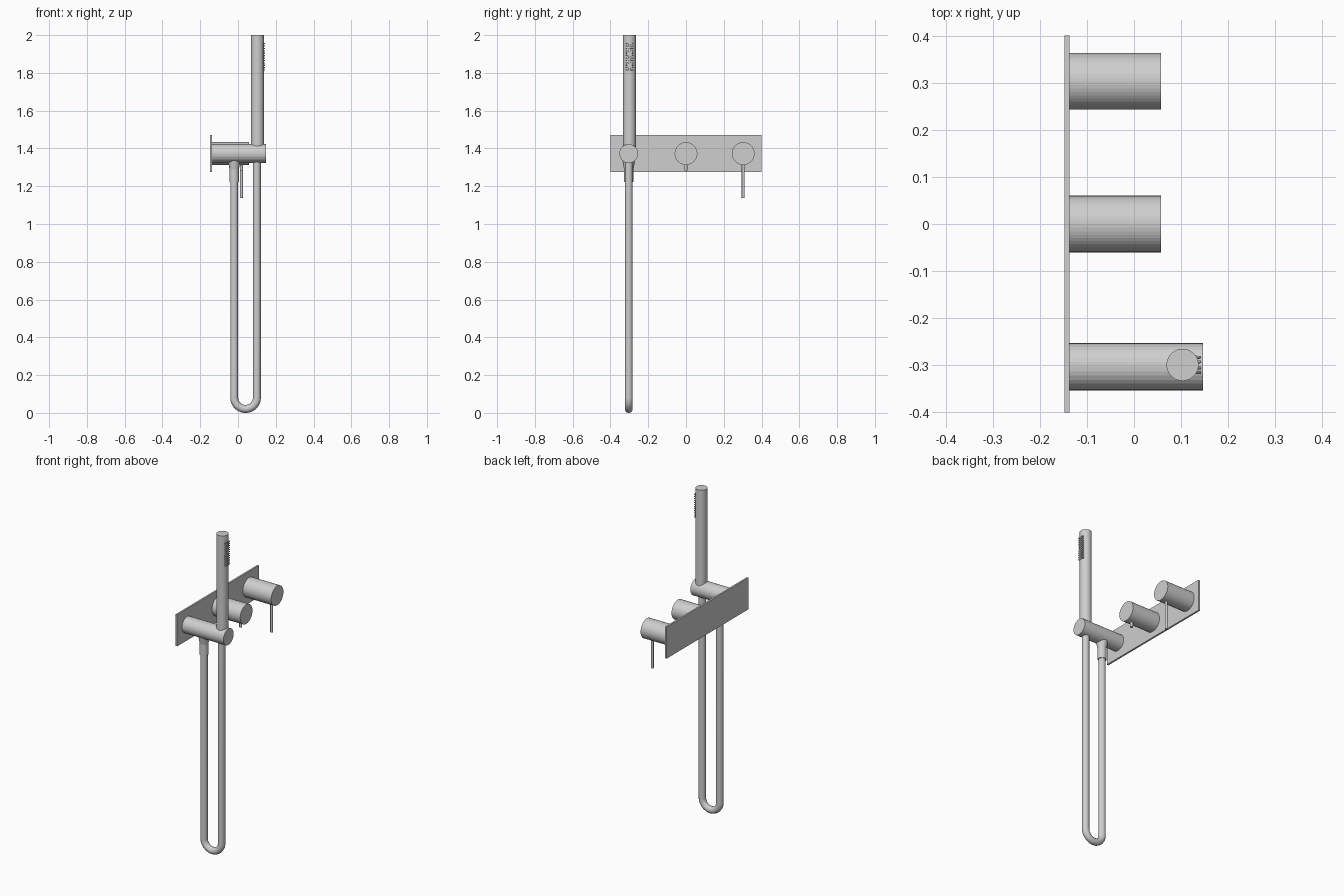
import bpy, math
from mathutils import Vector, Matrix

cube = bpy.data.objects.get("Cube")
if cube:
    bpy.data.objects.remove(cube, do_unlink=True)

metal = bpy.data.materials.new("brushed_metal")
metal.use_nodes = True
GREY = (0.62, 0.62, 0.62, 1)
metal.diffuse_color = GREY
metal.node_tree.nodes["Principled BSDF"].inputs["Base Color"].default_value = GREY

AXIS_Z = 1.373          # height of the valve bodies
SHOWER_Y = -0.303       # outlet and hand shower line
HOSE_BACK, HOSE_FRONT = -0.02, 0.10


def finish(name, smooth=False):
    obj = bpy.context.object
    obj.name = name
    obj.data.materials.append(metal)
    if smooth:
        bpy.ops.object.shade_smooth_by_angle(angle=math.radians(35))
    return obj


def rod(name, start, end, radius, sides=32, top=None, smooth=False):
    """Cylinder or cone between two points."""
    a, b = Vector(start), Vector(end)
    bpy.ops.mesh.primitive_cone_add(
        vertices=sides, radius1=radius, radius2=radius if top is None else top,
        depth=(b - a).length, location=(a + b) / 2,
        rotation=(b - a).to_track_quat('Z', 'Y').to_euler())
    return finish(name, smooth)


# Wall plate
bpy.ops.mesh.primitive_cube_add(size=1, location=(-0.142, 0, AXIS_Z))
plate = finish("wall_plate")
plate.data.transform(Matrix.Diagonal((0.011, 0.8, 0.196, 1)))

# Valve bodies with their levers
for name, y, lever_end in (("middle", 0, 1.283), ("left", 0.303, 1.137)):
    rod(name + "_valve", (-0.137, y, AXIS_Z), (0.057, y, AXIS_Z), 0.06, 48)
    rod(name + "_lever", (0.018, y, lever_end), (0.018, y, AXIS_Z - 0.03), 0.008, 16, smooth=True)

# Outlet body that carries the hand shower
rod("shower_holder", (-0.137, SHOWER_Y, AXIS_Z), (0.147, SHOWER_Y, AXIS_Z), 0.05)

# Hose connector: sleeve and flared neck
rod("hose_connector", (HOSE_BACK, SHOWER_Y, 1.222), (HOSE_BACK, SHOWER_Y, 1.29), 0.025, smooth=True)
rod("connector_neck", (HOSE_BACK, SHOWER_Y, 1.29), (HOSE_BACK, SHOWER_Y, 1.345), 0.025, top=0.035, smooth=True)

# Hand shower
HAND_X, HAND_Y, HAND_R = 0.103, -0.299, 0.034
rod("hand_shower", (HAND_X, HAND_Y, AXIS_Z), (HAND_X, HAND_Y, 2.0), HAND_R, 40, smooth=True)

# Spray nozzles in four columns
nozzles = []
for row in range(12):
    z = 1.815 + row * 0.0127
    for dy in (-0.016, -0.0065, 0.0065, 0.016):
        surface = HAND_X + math.sqrt(HAND_R ** 2 - dy ** 2)
        y = HAND_Y + dy
        nozzles.append(rod("nozzle", (surface - 0.004, y, z), (0.142, y, z), 0.0035, 8, top=0.003))
bpy.ops.object.select_all(action='DESELECT')
for obj in nozzles:
    obj.select_set(True)
bpy.context.view_layer.objects.active = nozzles[0]
bpy.ops.object.join()
bpy.context.object.name = "spray_nozzles"

# Hose: two straight runs joined by a half-circle bend
mid, bend = (HOSE_BACK + HOSE_FRONT) / 2, (HOSE_FRONT - HOSE_BACK) / 2
tube = 0.021
path = [(HOSE_BACK, 1.26)]
for i in range(25):
    t = math.pi * (1 + i / 24)
    path.append((mid + bend * math.cos(t), tube + bend + bend * math.sin(t)))
path.append((HOSE_FRONT, AXIS_Z))

curve = bpy.data.curves.new("hose", 'CURVE')
curve.dimensions = '3D'
curve.bevel_depth = tube
curve.bevel_resolution = 4
curve.use_fill_caps = True
spline = curve.splines.new('POLY')
spline.points.add(len(path) - 1)
for point, (x, z) in zip(spline.points, path):
    point.co = (x, SHOWER_Y, z, 1)
hose = bpy.data.objects.new("hose", curve)
bpy.context.collection.objects.link(hose)
bpy.ops.object.select_all(action='DESELECT')
hose.select_set(True)
bpy.context.view_layer.objects.active = hose
bpy.ops.object.convert(target='MESH')
finish("hose", True)
